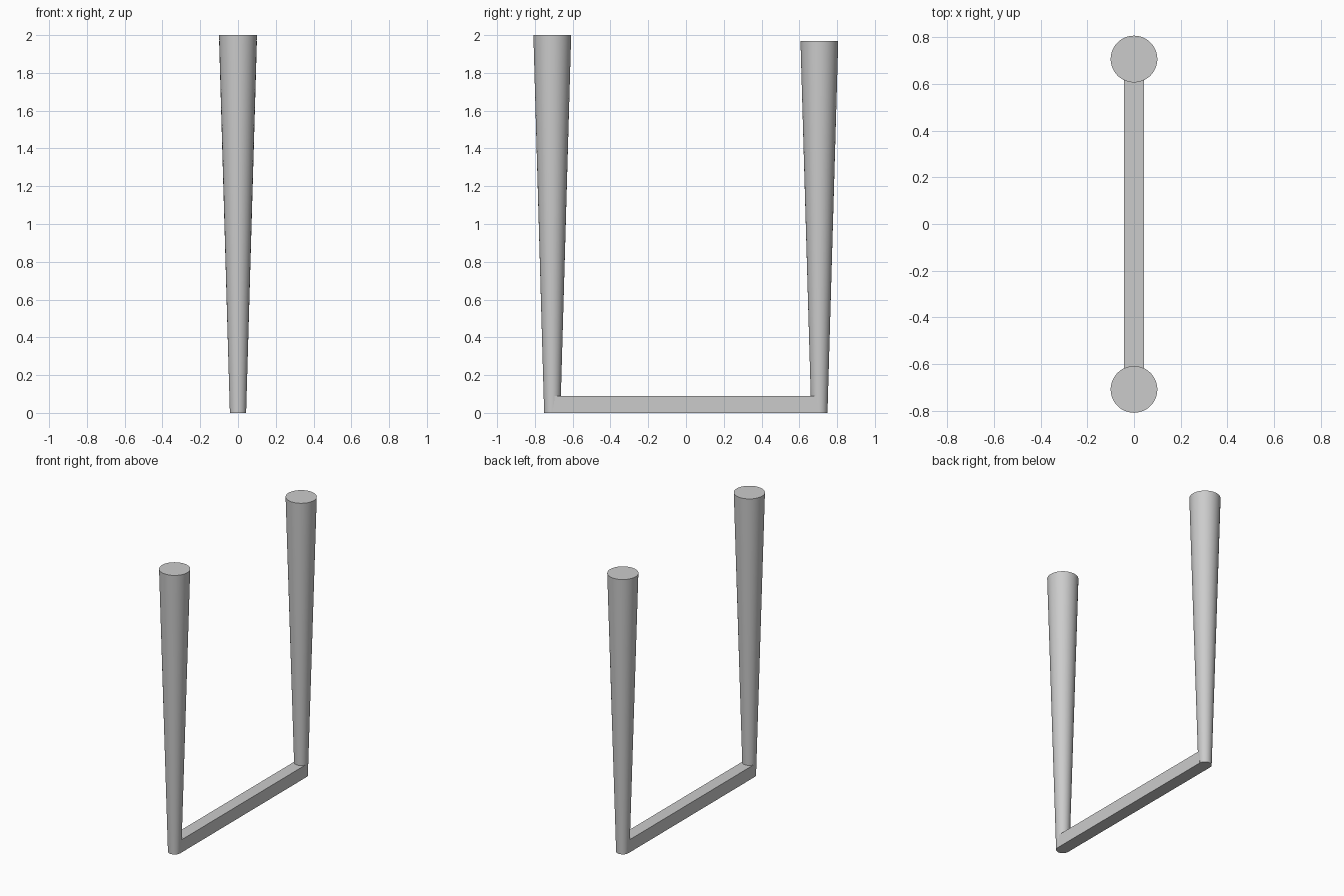
import bpy
import math

if "Cube" in bpy.data.objects:
    bpy.data.objects.remove(bpy.data.objects["Cube"])


def tapered_post(name, y, height):
    bpy.ops.mesh.primitive_cone_add(vertices=48, radius1=0.043, radius2=0.1,
                                    depth=height, location=(0, y, height / 2))
    post = bpy.context.object
    post.name = name
    bpy.ops.object.shade_smooth_by_angle(angle=math.radians(30))


# Two upright posts that widen towards the top; the back one is slightly shorter
tapered_post("front_post", -0.708, 2.0)
tapered_post("back_post", 0.706, 1.97)

# Square bar on the ground, running between the post centres
bpy.ops.mesh.primitive_cube_add(size=1, location=(0, -0.001, 0.045))
bar = bpy.context.object
bar.name = "base_bar"
bar.scale = (0.087, 1.414, 0.09)
bpy.ops.object.transform_apply(location=False, rotation=False, scale=True)
